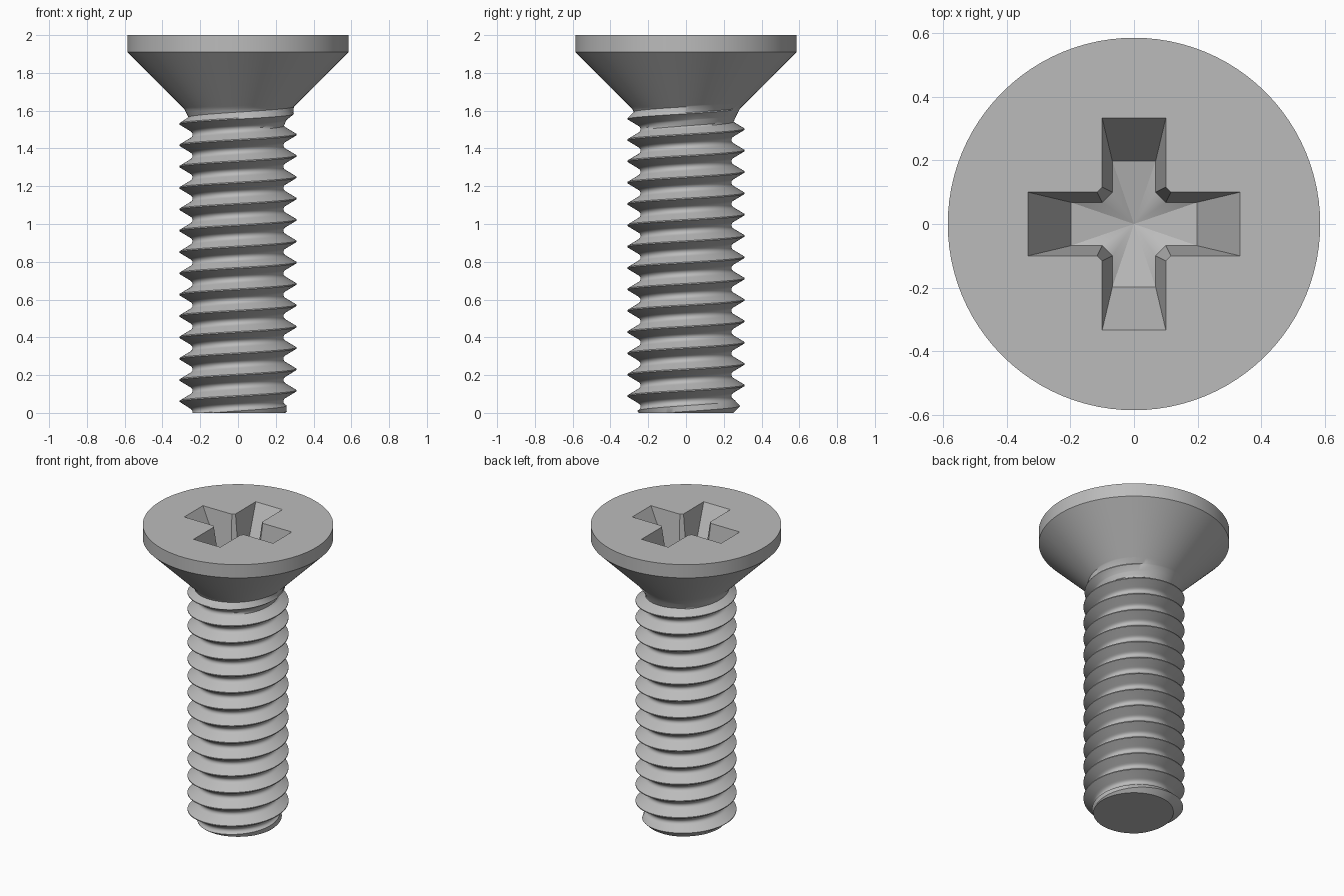
import bpy, bmesh
from math import sin, cos, pi, floor

if "Cube" in bpy.data.objects:
    bpy.data.objects.remove(bpy.data.objects["Cube"], do_unlink=True)

steel = bpy.data.materials.new("steel grey")
steel.use_nodes = True
STEEL = (0.5, 0.5, 0.5, 1)
steel.diffuse_color = STEEL
steel.node_tree.nodes["Principled BSDF"].inputs["Base Color"].default_value = STEEL

SIDES = 96
PITCH = 0.113
CREST_Z = 0.061 - PITCH / 2      # crest height at angle zero
NECK_Z = 1.635
SHANK_R = 0.31


def finish(bm, name, angle):
    bmesh.ops.remove_doubles(bm, verts=bm.verts[:], dist=1e-5)
    bmesh.ops.dissolve_degenerate(bm, edges=bm.edges[:], dist=1e-5)
    bmesh.ops.recalc_face_normals(bm, faces=bm.faces[:])
    mesh = bpy.data.meshes.new(name)
    bm.to_mesh(mesh)
    bm.free()
    mesh.materials.append(steel)
    obj = bpy.data.objects.new(name, mesh)
    bpy.context.collection.objects.link(obj)
    bpy.ops.object.select_all(action='DESELECT')
    obj.select_set(True)
    bpy.context.view_layer.objects.active = obj
    bpy.ops.object.shade_smooth_by_angle(angle=angle)
    return obj


def ring(bm, points):
    return [bm.verts.new(p) for p in points]


def bridge(bm, a, b):
    n = len(a)
    for i in range(n):
        bm.faces.new((a[i], a[(i + 1) % n], b[(i + 1) % n], b[i]))


def circle(r, z):
    return [(r * cos(2 * pi * i / SIDES), r * sin(2 * pi * i / SIDES), z) for i in range(SIDES)]


# Countersunk head with a cross recess
def cross(end, half, corner, z):
    quarter = [(end, half), (corner, half), (half, corner), (half, end)]
    pts = []
    for _ in range(4):
        pts += [(x, y, z) for x, y in quarter]
        quarter = [(-y, x) for x, y in quarter]
    return pts


bm = bmesh.new()
rings = [ring(bm, circle(r, z)) for r, z in ((SHANK_R, NECK_Z), (0.585, 1.91), (0.585, 2.0))]
bm.faces.new(rings[0])
for lower, upper in zip(rings, rings[1:]):
    bridge(bm, lower, upper)
mouth = ring(bm, cross(0.333, 0.1, 0.116, 2.0))
floor_edge = ring(bm, cross(0.198, 0.068, 0.1, 1.75))
bridge(bm, mouth, floor_edge)
tip = bm.verts.new((0, 0, 1.71))
for i, v in enumerate(floor_edge):
    bm.faces.new((v, floor_edge[(i + 1) % len(floor_edge)], tip))
# Flat top around the recess
rim = []
for loop in (rings[-1], mouth):
    rim += [bm.edges.get((v, loop[(i + 1) % len(loop)])) for i, v in enumerate(loop)]
bmesh.ops.triangle_fill(bm, edges=rim, use_beauty=True)
finish(bm, "countersunk_head", 0.5)

# Thread section: distance from the crest, radius
SECTION = [(0, SHANK_R), (0.003, SHANK_R), (0.034, 0.258), (0.039, 0.250),
           (0.046, 0.243), (PITCH / 2, 0.24)]


def interpolate(table, t):
    for (t0, r0), (t1, r1) in zip(table, table[1:]):
        if t <= t1:
            return r0 + (r1 - r0) * (t - t0) / (t1 - t0)
    return table[-1][1]


# Neck fillet that swallows the thread below the head
NECK = [(0, 0.2), (1.50, 0.235), (1.56, 0.26), (1.585, 0.272), (1.61, 0.285), (NECK_Z, SHANK_R)]


def radius(angle, z):
    turn = (z - CREST_Z) / PITCH - angle / (2 * pi)
    r = interpolate(SECTION, abs(turn - floor(turn + 0.5)) * PITCH)
    r = min(r, 0.25 + z)                          # chamfered end
    r = min(r, SHANK_R - max(0, z - 1.56) * 0.6)  # thread runout
    return max(r, interpolate(NECK, z))


# Threaded shank: rows follow the helix and are clamped to both ends
offsets = sorted({s * d for d, _ in SECTION[1:] for s in (-1, 1)} - {-PITCH / 2})
bm = bmesh.new()
columns = []
for i in range(SIDES + 1):
    a = 2 * pi * i / SIDES
    column = []
    for k in range(-2, 17):
        for off in offsets:
            z = CREST_Z + PITCH * (k + a / (2 * pi)) + off
            z = min(max(z, 0), NECK_Z)
            r = radius(a, z)
            column.append(bm.verts.new((r * cos(a), r * sin(a), z)))
    columns.append(column)
for a, b in zip(columns, columns[1:]):
    for j in range(len(a) - 1):
        bm.faces.new((a[j], b[j], b[j + 1], a[j + 1]))
bmesh.ops.remove_doubles(bm, verts=bm.verts[:], dist=1e-5)
bmesh.ops.holes_fill(bm, edges=[e for e in bm.edges if e.is_boundary], sides=0)
finish(bm, "threaded_shank", 0.6)
